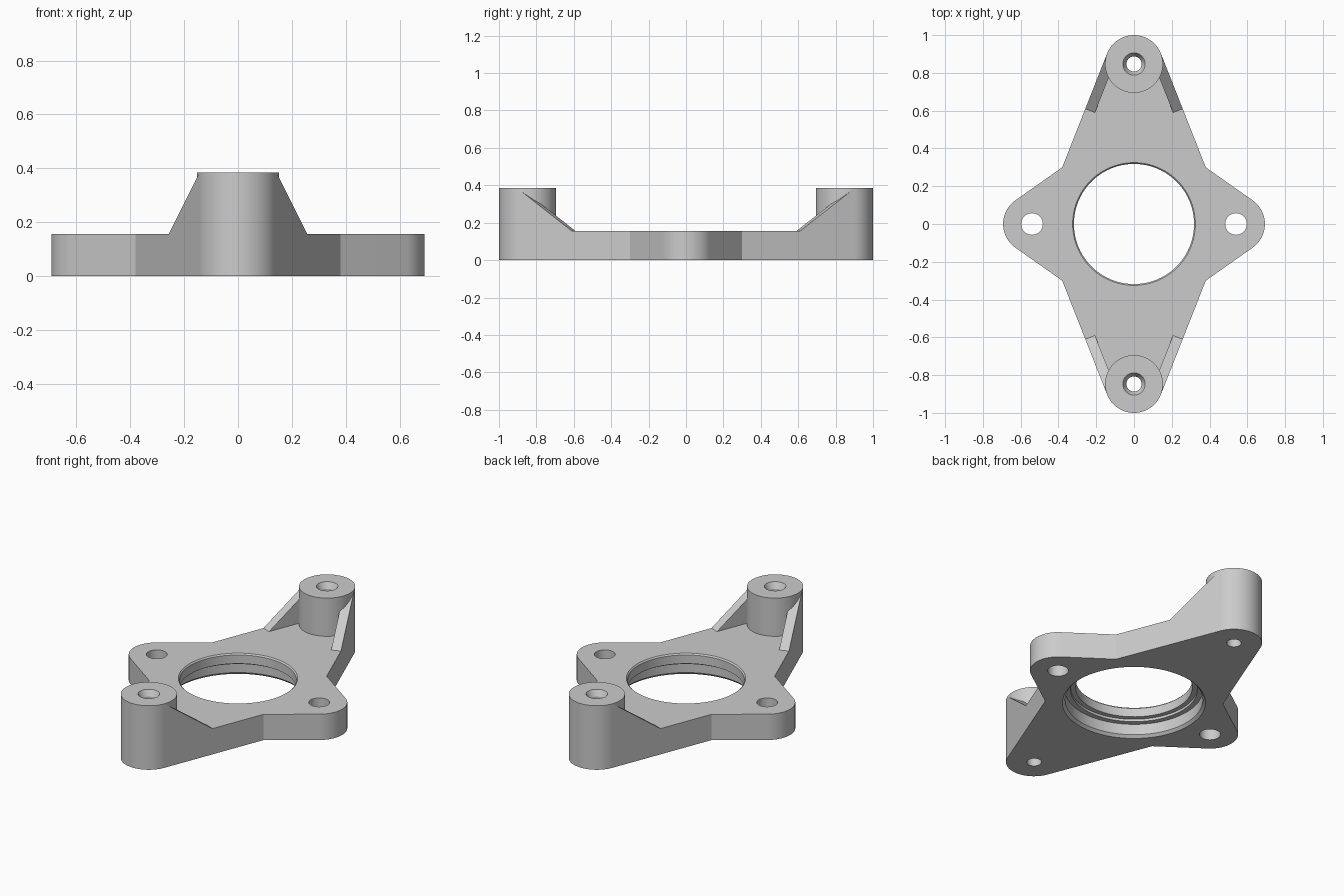
import bpy, bmesh, math
from mathutils import Vector

if "Cube" in bpy.data.objects:
    bpy.data.objects.remove(bpy.data.objects["Cube"])

PLATE, TOP = 0.155, 0.385        # plate and boss heights
R = 0.153                        # radius of all four lobes
SIDE, END = Vector((0.54, 0)), Vector((0, 0.847))
CORNER = Vector((0.38, 0.30))
SEG = 96

metal = bpy.data.materials.new("light grey metal")
metal.use_nodes = True
colour = (0.6, 0.6, 0.6, 1)
metal.diffuse_color = colour
metal.node_tree.nodes["Principled BSDF"].inputs["Base Color"].default_value = colour


def finish(name, bm):
    bmesh.ops.recalc_face_normals(bm, faces=bm.faces[:])
    mesh = bpy.data.meshes.new(name)
    bm.to_mesh(mesh)
    bm.free()
    mesh.materials.append(metal)
    ob = bpy.data.objects.new(name, mesh)
    bpy.context.collection.objects.link(ob)
    return ob


def extrusion(name, points, offset):
    """Solid made by sweeping a flat polygon along an offset."""
    bm = bmesh.new()
    near = [bm.verts.new(p) for p in points]
    far = [bm.verts.new(Vector(p) + offset) for p in points]
    bm.faces.new(near)
    bm.faces.new(far)
    for i in range(len(near)):
        j = (i + 1) % len(near)
        bm.faces.new((near[i], near[j], far[j], far[i]))
    return finish(name, bm)


def lathe(name, centre, profile):
    """Solid of revolution from (radius, height) pairs, capped at both ends."""
    bm = bmesh.new()
    rings = [[bm.verts.new((centre[0] + r * math.cos(a), centre[1] + r * math.sin(a), z))
              for a in (2 * math.pi * k / SEG for k in range(SEG))] for r, z in profile]
    for lower, upper in zip(rings, rings[1:]):
        for i in range(SEG):
            j = (i + 1) % SEG
            bm.faces.new((lower[i], lower[j], upper[j], upper[i]))
    bm.faces.new(rings[0])
    bm.faces.new(rings[-1])
    return finish(name, bm)


def drill(body, centre, profile):
    cutter = lathe("cutter", centre, profile)
    cutter.hide_render = True
    mod = body.modifiers.new("hole", "BOOLEAN")
    mod.operation, mod.solver, mod.object = "DIFFERENCE", "EXACT", cutter
    bpy.context.view_layer.objects.active = body
    bpy.ops.object.modifier_apply(modifier=mod.name)
    bpy.data.objects.remove(cutter)


def tangent_angle(centre, sign):
    d = CORNER - centre
    return math.atan2(d.y, d.x) + sign * math.acos(R / d.length)


def on_circle(centre, a):
    return centre + R * Vector((math.cos(a), math.sin(a)))


# Plate outline: one quarter, then mirrored
a_side, a_end = tangent_angle(SIDE, -1), tangent_angle(END, 1)
steps = [2 * math.pi * k / SEG for k in range(SEG // 4 + 1)]
quarter = [on_circle(SIDE, a) for a in steps if a < a_side - 0.01]
quarter += [on_circle(SIDE, a_side), CORNER, on_circle(END, a_end)]
quarter += [on_circle(END, a) for a in steps if a > a_end + 0.01]
half = quarter + [Vector((-p.x, p.y)) for p in quarter[-2::-1]]
outline = half + [Vector((p.x, -p.y)) for p in half[-2:0:-1]]
flange = extrusion("mounting_flange", [(p.x, p.y, 0) for p in outline], Vector((0, 0, PLATE)))

# Stepped centre bore
drill(flange, (0, 0), [(0.40, -0.01), (0.375, 0.015), (0.375, 0.08), (0.345, 0.08),
                       (0.345, 0.095), (0.318, 0.095), (0.318, 0.147), (0.339, 0.171)])

# Triangular rib along the plate edge, running into the boss
touch = on_circle(END, a_end)
along = (touch - CORNER).normalized()
inward = Vector((-along.y, along.x)) * 0.055
start = CORNER + along * ((0.61 - CORNER.y) / along.y)
rib = [(*start, PLATE), (*touch, PLATE), (*touch, TOP)]

parts = [flange]
boss_hole = [(0.04, -0.1), (0.04, TOP - 0.035), (0.07, TOP + 0.02)]
for sy, end in ((1, "back"), (-1, "front")):
    # Countersunk end boss and plain side hole
    boss = lathe(end + "_boss", END * sy, [(R, PLATE), (R, TOP)])
    for body in (boss, flange):
        drill(body, END * sy, boss_hole)
    drill(flange, SIDE * sy, [(0.057, -0.1), (0.057, 0.3)])
    parts.append(boss)
    for sx, side in ((1, "left"), (-1, "right")):
        points = [(x * sx, y * sy, z) for x, y, z in rib]
        offset = Vector((inward.x * sx, inward.y * sy, 0))
        parts.append(extrusion(f"{end}_{side}_rib", points, offset))

bpy.ops.object.select_all(action="DESELECT")
for part in parts:
    part.select_set(True)
bpy.context.view_layer.objects.active = flange
bpy.ops.object.shade_smooth_by_angle(angle=math.radians(25))
